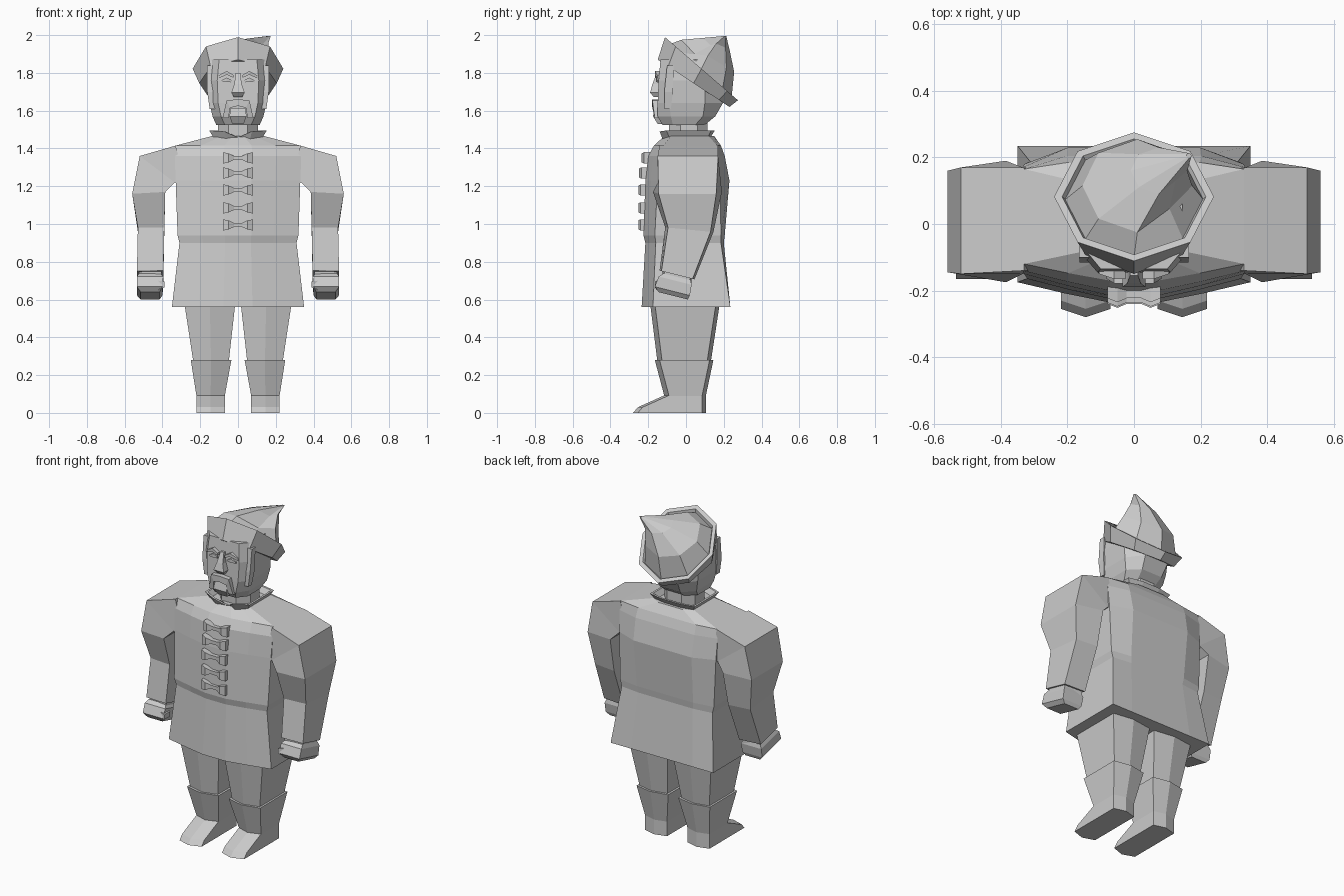
import bpy, bmesh, math
from mathutils import Vector

if "Cube" in bpy.data.objects:
    bpy.data.objects.remove(bpy.data.objects["Cube"], do_unlink=True)

grey = bpy.data.materials.new("light_grey")
grey.use_nodes = True
COL = (0.6, 0.6, 0.6, 1)
grey.diffuse_color = COL
grey.node_tree.nodes["Principled BSDF"].inputs["Base Color"].default_value = COL


def loft(name, rings, mirror=False):
    """Skin a list of equal-length point rings and cap both ends."""
    bm = bmesh.new()
    vs = [[bm.verts.new(p) for p in r] for r in rings]
    n = len(vs[0])
    for a, b in zip(vs, vs[1:]):
        for i in range(n):
            j = (i + 1) % n
            bm.faces.new((a[i], a[j], b[j], b[i]))
    bm.faces.new(vs[0])
    bm.faces.new(vs[-1])
    bmesh.ops.remove_doubles(bm, verts=bm.verts, dist=0.0005)
    bmesh.ops.recalc_face_normals(bm, faces=bm.faces)
    me = bpy.data.meshes.new(name)
    bm.to_mesh(me)
    bm.free()
    me.materials.append(grey)
    ob = bpy.data.objects.new(name, me)
    bpy.context.collection.objects.link(ob)
    if mirror:
        ob.modifiers.new("Mirror", 'MIRROR').use_mirror_merge = False
    return ob


def both(half):
    """Complete a right-half outline with its mirror image."""
    return half + [(-x, y, z) for x, y, z in reversed(half)]


def rect_z(x0, x1, y0, y1, z):
    return [(x0, y0, z), (x1, y0, z), (x1, y1, z), (x0, y1, z)]


def rect_x(x, y0, y1, z0, z1):
    return [(x, y0, z0), (x, y1, z0), (x, y1, z1), (x, y0, z1)]


# Coat with waist seam, skirt and sloping shoulders
def coat_ring(z, w, yf, ysf, ysb, yb, k=0.6):
    return both([(w * .22, yf, z), (w * k, yf * .55 + ysf * .45, z), (w, ysf, z),
                 (w, ysb, z), (w * .6, yb, z)])


loft("coat", [coat_ring(*r) for r in [
    (.56, .35, -.235, -.175, .235, .235),
    (.90, .31, -.215, -.16, .185, .20),
    (.94, .32, -.225, -.165, .185, .205),
    (1.23, .33, -.215, -.15, .18, .23),
    (1.36, .335, -.20, -.14, .17, .205),
    (1.415, .33, -.17, -.12, .165, .185),
    (1.465, .14, -.115, -.08, .12, .15)]])


# Sleeves
def arm_ring(xi, zi, xo, zo, yf, yb, c, tilt):
    m = (yf + yb) / 2
    pts = [(xi, yf, zi), (xo, yf + c, zo), (xo, yb - c, zo), (xi, yb, zi)]
    return [(x, y, z - tilt * (y - m)) for x, y, z in pts]


loft("sleeve", [arm_ring(*r) for r in [
    (.28, 1.22, .33, 1.415, -.14, .17, 0, 0),
    (.335, 1.22, .52, 1.36, -.15, .17, 0, 0),
    (.385, 1.17, .56, 1.16, -.175, .19, .03, 0),
    (.39, .97, .53, .97, -.11, .145, .015, .1),
    (.395, .73, .535, .73, -.14, .045, .01, .25)]], True)

# Wrist, cuff and fist
loft("wrist", [arm_ring(*r) for r in [
    (.405, .76, .525, .76, -.125, .03, .01, .25),
    (.405, .70, .525, .70, -.125, .03, .01, .25)]], True)
loft("fist", [arm_ring(*r) for r in [
    (.41, .72, .525, .72, -.12, .025, .0, .25),
    (.395, .70, .535, .70, -.145, .03, .0, .25),
    (.40, .645, .535, .645, -.165, .02, .0, .25),
    (.415, .62, .515, .62, -.145, .01, .0, .25)]], True)
loft("thumb", [rect_x(.42, -.155, -.09, .65, .70),
               rect_x(.388, -.165, -.11, .665, .695)], True)


# Trousers, boots and feet
def leg_ring(z, xi, xo, yf, yb):
    m = (xi + xo) / 2
    return [(xi, yf + .025, z), (m, yf, z), (xo, yf + .025, z),
            (xo, yb - .02, z), (m, yb, z), (xi, yb - .02, z)]


loft("trouser_leg", [leg_ring(.62, .01, .29, -.195, .185),
                     leg_ring(.26, .05, .235, -.15, .13)], True)
loft("boot_shaft", [leg_ring(.28, .035, .25, -.165, .145),
                    leg_ring(.09, .07, .22, -.115, .105)], True)
loft("boot_foot", [leg_ring(.095, .07, .22, -.11, .105),
                   leg_ring(.03, .07, .22, -.255, .105),
                   leg_ring(0, .07, .22, -.28, .105)], True)


# Neck and head
def head_ring(z, xf, yf, xs, ys, yq, xb, yb):
    return both([(xf, yf, z), (xs, ys, z), (xs, yq, z), (xb, yb, z)])


loft("neck", [head_ring(z, .05, -.09, .105, -.03, .06, .05, .115)
              for z in (1.42, 1.56)])
loft("head", [head_ring(*r) for r in [
    (1.525, .07, -.125, .115, -.07, .05, .06, .10),
    (1.57, .09, -.15, .135, -.08, .09, .07, .155),
    (1.64, .105, -.15, .15, -.09, .10, .08, .195),
    (1.76, .11, -.145, .158, -.09, .10, .08, .20),
    (1.87, .10, -.135, .145, -.08, .06, .07, .12)]])


# Flared collar, notched at the front
def collar_ring(s, z, dip, rise):
    return both([(.003, -.10 * s, z - dip), (.06 * s, -.115 * s, z - rise),
                 (.125 * s, -.085 * s, z), (.125 * s, .11 * s, z),
                 (.05 * s, .125 * s, z)])


loft("collar", [collar_ring(1.0, 1.45, .01, .02), collar_ring(1.22, 1.495, .035, .005),
                collar_ring(1.12, 1.495, .035, .005), collar_ring(.95, 1.465, .01, 0)])


# Face: nose, brows, eyelids, moustache, goatee, sideburns
loft("nose", [rect_z(-.012, .012, -.155, -.13, 1.80),
              rect_z(-.02, .02, -.178, -.13, 1.74),
              rect_z(-.035, .035, -.19, -.13, 1.695),
              rect_z(-.022, .022, -.17, -.13, 1.672)])
loft("brow", [rect_x(.025, -.165, -.13, 1.775, 1.79),
              rect_x(.06, -.165, -.12, 1.79, 1.81),
              rect_x(.105, -.15, -.10, 1.77, 1.785)], True)
loft("eyelid", [rect_x(.035, -.153, -.13, 1.75, 1.762),
                rect_x(.06, -.158, -.12, 1.752, 1.775),
                rect_x(.09, -.152, -.11, 1.75, 1.76)], True)
loft("moustache", [[(0, -.18, 1.66), (0, -.13, 1.66), (0, -.13, 1.625), (0, -.18, 1.625)],
                   [(.06, -.178, 1.655), (.06, -.13, 1.655), (.042, -.13, 1.615), (.042, -.178, 1.615)],
                   [(.082, -.165, 1.56), (.082, -.11, 1.56), (.05, -.13, 1.56), (.05, -.165, 1.56)]], True)
loft("goatee", [rect_z(-.04, .04, -.165, -.12, 1.615),
                rect_z(-.045, .045, -.175, -.12, 1.57),
                rect_z(-.03, .03, -.15, -.10, 1.53)])
loft("sideburn", [rect_z(.125, .165, -.10, -.065, 1.84),
                  rect_z(.13, .163, -.115, -.07, 1.70),
                  rect_z(.115, .15, -.115, -.08, 1.61)], True)


# Tilted octagonal hat: turned-up band, then a crown flopping to one side
def hat_ring(c, u, w, s=1.0):
    c, u = Vector(c), Vector(u)
    return [c + s * (u * math.cos(a) + Vector((w, 0, 0)) * math.sin(a))
            for a in (k * math.pi / 4 for k in range(8))]


low = ((0, .04, 1.745), (0, .19, -.125), .205)
top = ((0, .082, 1.822), (0, .193, -.167), .24)
loft("hat_band", [hat_ring(*low), hat_ring(*top), hat_ring(*top, .9),
                  hat_ring((0, .065, 1.79), (0, .193, -.16), .24, .82)])
ring1 = hat_ring((.01, .115, 1.89), (0, .14, -.085), .165)
ring1[3] += Vector((-.02, .03, -.05))      # crease on the front left
ring2 = hat_ring((.075, .16, 1.955), (0, .07, -.03), .085)
ring2[3] += Vector((-.01, .02, -.03))
loft("hat_crown", [hat_ring((0, .07, 1.80), (0, .193, -.167), .24, .88),
                   ring1, ring2, hat_ring((.165, .205, 1.995), (0, .008, 0), .008)])

# Bow-shaped coat fastenings
for i, (z, y) in enumerate([(1.35, -.235), (1.27, -.248), (1.18, -.252),
                            (1.085, -.252), (.995, -.252)]):
    loft(f"fastening_{i + 1}", [
        rect_x(x, yy, -.17, z - h, z + h)
        for x, h, yy in [(-.08, .03, y + .012), (-.05, .024, y), (-.022, .011, y + .012),
                         (.022, .011, y + .012), (.05, .024, y), (.08, .03, y + .012)]])
